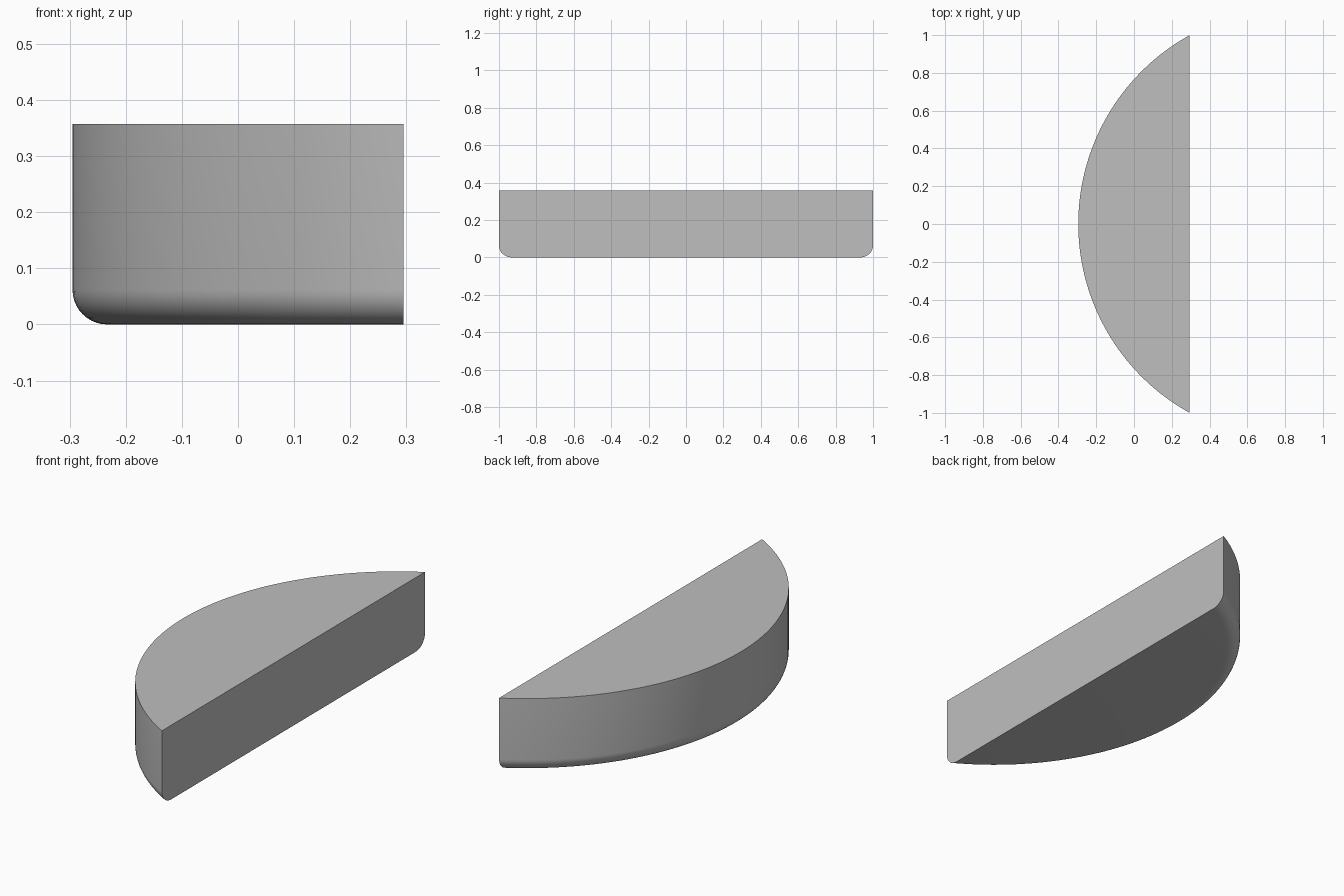
import bpy
import bmesh
import math
from mathutils import Matrix

cube = bpy.data.objects.get("Cube")
if cube:
    bpy.data.objects.remove(cube, do_unlink=True)

HALF_WIDTH, HEIGHT, FILLET = 0.295, 0.357, 0.062
SAGITTA = 2 * HALF_WIDTH
RADIUS = (1 + SAGITTA ** 2) / (2 * SAGITTA)

# Single grey material
grey = bpy.data.materials.new("light grey")
grey.use_nodes = True
colour = (0.52, 0.52, 0.52, 1)
grey.diffuse_color = colour
grey.node_tree.nodes["Principled BSDF"].inputs["Base Color"].default_value = colour

# Full disc whose curved side reaches the left limit of the block
bm = bmesh.new()
bmesh.ops.create_cone(
    bm, cap_ends=True, segments=192, radius1=RADIUS, radius2=RADIUS, depth=HEIGHT,
    matrix=Matrix.Translation((RADIUS - HALF_WIDTH, 0, HEIGHT / 2)))

# Rounded lower rim
rim = [e for e in bm.edges if all(v.co.z < 0.01 for v in e.verts)]
bmesh.ops.bevel(bm, geom=rim, offset=FILLET, segments=10, profile=0.5,
                affect='EDGES', clamp_overlap=False)

# Slice the disc along the flat chord and close the cut
cut = bmesh.ops.bisect_plane(
    bm, geom=bm.verts[:] + bm.edges[:] + bm.faces[:],
    plane_co=(HALF_WIDTH, 0, 0), plane_no=(1, 0, 0), clear_outer=True)
cut_edges = [g for g in cut["geom_cut"] if isinstance(g, bmesh.types.BMEdge)]
bmesh.ops.contextual_create(bm, geom=cut_edges)
bmesh.ops.recalc_face_normals(bm, faces=bm.faces[:])

mesh = bpy.data.meshes.new("segment_block")
bm.to_mesh(mesh)
bm.free()
mesh.materials.append(grey)
block = bpy.data.objects.new("segment_block", mesh)
bpy.context.collection.objects.link(block)

# Smooth curved wall, crisp flat edges
bpy.ops.object.select_all(action='DESELECT')
block.select_set(True)
bpy.context.view_layer.objects.active = block
bpy.ops.object.shade_smooth_by_angle(angle=math.radians(30))
